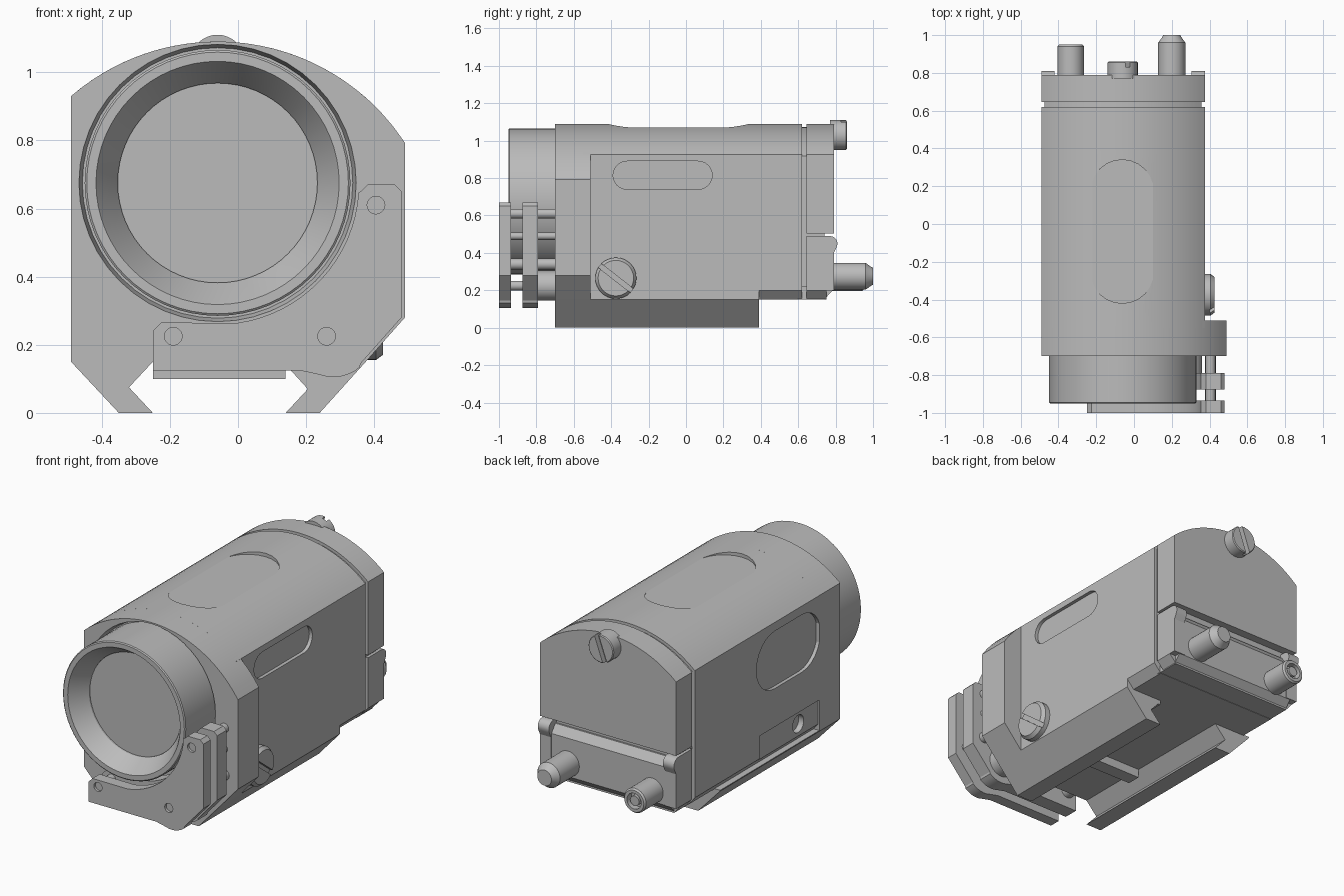
import bpy, bmesh, math
from mathutils import Vector

if "Cube" in bpy.data.objects:
    bpy.data.objects.remove(bpy.data.objects["Cube"], do_unlink=True)

grey = bpy.data.materials.new("plain grey")
grey.use_nodes = True
grey.diffuse_color = (0.5, 0.5, 0.5, 1)
grey.node_tree.nodes["Principled BSDF"].inputs["Base Color"].default_value = (0.5, 0.5, 0.5, 1)

CX, CZ = -0.06, 0.675          # optical axis
LEFT, RIGHT = -0.49, 0.375     # body sides
FRONT, BACK = -0.70, 0.79


def place(axis, u, v, t):
    return Vector({"x": (t, u, v), "y": (u, t, v), "z": (u, v, t)}[axis])


def finish(name, bm):
    bmesh.ops.recalc_face_normals(bm, faces=bm.faces)
    mesh = bpy.data.meshes.new(name)
    bm.to_mesh(mesh)
    bm.free()
    mesh.materials.append(grey)
    ob = bpy.data.objects.new(name, mesh)
    bpy.context.collection.objects.link(ob)
    smooth(ob)
    return ob


def activate(ob):
    bpy.ops.object.select_all(action="DESELECT")
    ob.select_set(True)
    bpy.context.view_layer.objects.active = ob


def smooth(ob):
    activate(ob)
    bpy.ops.object.shade_smooth_by_angle(angle=math.radians(25))


def extrude(name, axis, points, a, b):
    """Extrude a flat outline along an axis from a to b."""
    bm = bmesh.new()
    face = bm.faces.new([bm.verts.new(place(axis, u, v, a)) for u, v in points])
    geo = bmesh.ops.extrude_face_region(bm, geom=[face])["geom"]
    moved = [g for g in geo if isinstance(g, bmesh.types.BMVert)]
    bmesh.ops.translate(bm, verts=moved, vec=place(axis, 0, 0, b - a))
    return finish(name, bm)


def lathe(name, axis, u, v, profile, steps=48):
    """Turn a (radius, position) profile round an axis through u, v."""
    bm = bmesh.new()
    vs = [bm.verts.new(place(axis, u + r, v, t)) for r, t in profile]
    es = [bm.edges.new(pair) for pair in zip(vs, vs[1:])]
    bmesh.ops.spin(bm, geom=vs + es, cent=place(axis, u, v, 0), axis=place(axis, 0, 0, 1),
                   angle=math.tau, steps=steps)
    bmesh.ops.remove_doubles(bm, verts=bm.verts, dist=1e-4)
    return finish(name, bm)


def cut(ob, cutter):
    mod = ob.modifiers.new("cut", "BOOLEAN")
    mod.operation, mod.solver, mod.object = "DIFFERENCE", "EXACT", cutter
    activate(ob)
    bpy.ops.object.modifier_apply(modifier=mod.name)
    bpy.data.objects.remove(cutter, do_unlink=True)
    smooth(ob)


def arc(u, v, r, start, end, n=12):
    angles = [math.radians(start + (end - start) * i / n) for i in range(n + 1)]
    return [(u + r * math.cos(a), v + r * math.sin(a)) for a in angles]


def stadium(u0, u1, v0, v1, along_u=True):
    if along_u:
        r, m = (v1 - v0) / 2, (v0 + v1) / 2
        return arc(u1 - r, m, r, -90, 90) + arc(u0 + r, m, r, 90, 270)
    r, m = (u1 - u0) / 2, (u0 + u1) / 2
    return arc(m, v1 - r, r, 0, 180) + arc(m, v0 + r, r, 180, 360)


def bar(u, v, length, width, degrees):
    a = math.radians(degrees)
    c, s = math.cos(a), math.sin(a)
    return [(u + c * p * length / 2 - s * q * width / 2, v + s * p * length / 2 + c * q * width / 2)
            for p, q in ((-1, -1), (1, -1), (1, 1), (-1, 1))]


def roof(x0, x1, inset=0.0):
    """Arched top outline, from left to right."""
    r, n = 0.658 - inset, 28
    x0, x1 = x0 + inset, x1 - inset
    xs = [x0 + (x1 - x0) * i / n for i in range(n + 1)]
    return [(x, 0.432 + math.sqrt(r * r - (x - CX) ** 2)) for x in xs]


# Main housing with pockets on the top and both sides
low_left = [(-0.45, 0.15), (LEFT, 0.20)]
body = extrude("housing", "y", roof(LEFT, RIGHT) + [(RIGHT, 0.15)] + low_left, -0.55, 0.39)
rear = extrude("housing_rear", "y", roof(LEFT, RIGHT) + [(RIGHT, 0.20), (0.33, 0.15)] + low_left, 0.39, 0.62)
cut(body, extrude("top_pocket", "z", stadium(-0.23, 0.105, -0.42, 0.34, False), 1.07, 1.2))
cut(body, extrude("right_pocket", "x", stadium(-0.39, 0.14, 0.74, 0.89), 0.355, 0.5))
cut(body, extrude("left_pocket", "x", stadium(-0.52, 0.06, 0.55, 0.88), -0.6, -0.47))
panel = [(-0.54, 0.1), (0.03, 0.1), (0.03, 0.33)] + arc(-0.50, 0.29, 0.04, 90, 180, 5)
cut(body, extrude("side_panel_recess", "x", panel, -0.6, -0.482))
cut(body, lathe("pin_hole", "x", -0.33, 0.26, [(0, -0.6), (0.05, -0.6), (0.05, -0.45), (0, -0.45)]))

# Wide front flange with a countersunk opening
flange = extrude("front_flange", "y", roof(LEFT, 0.49) + [(0.49, 0.28), (0.375, 0.15), (LEFT, 0.15)],
                 FRONT, -0.51)
cut(flange, lathe("countersink", "y", CX, CZ, [(0, -0.72), (0.412, -0.72), (0.397, -0.66), (0, -0.66)]))

# Lens bezel and lens
lathe("lens_bezel", "y", CX, CZ, [(0.39, -0.6), (0.39, -0.945), (0.384, -0.95), (0.357, -0.95),
                                  (0.35, -0.94), (0.293, -0.85), (0.293, -0.83)], 64)
lathe("lens", "y", CX, CZ, [(0, -0.84), (0.295, -0.84), (0.295, -0.8), (0, -0.8)], 64)

# Rail clamp jaws and cross lug
extrude("left_jaw", "y", [(LEFT, 0.155), (LEFT, 0.15), (-0.35, 0), (-0.25, 0), (-0.32, 0.075),
                          (-0.25, 0.15), (-0.25, 0.155)], FRONT, 0.39)
extrude("right_jaw", "y", [(RIGHT, 0.155), (RIGHT, 0.15), (0.24, 0), (0.14, 0), (0.205, 0.07),
                           (0.155, 0.125), (0.14, 0.125), (0.14, 0.155)], FRONT, 0.39)
extrude("cross_lug", "x", [(-0.34, 0.1), (-0.26, 0.1), (-0.26, 0.16), (-0.34, 0.16)], -0.25, 0.14)

# Rear cap, seam core, battery door and hinge lugs
extrude("seam_core", "y", roof(LEFT, RIGHT, 0.017) + [(0.358, 0.22), (-0.473, 0.22)], 0.6, 0.74)
extrude("rear_cap", "y", roof(LEFT, RIGHT) + [(RIGHT, 0.505), (LEFT, 0.505)], 0.645, BACK)
extrude("battery_door", "x", [(0.6, 0.152), (0.74, 0.152), (0.785, 0.20), (0.785, 0.42),
                              (0.75, 0.465), (0.6, 0.465)], -0.45, 0.335)
lug = [(0.645, 0.20), (BACK, 0.20), (BACK, 0.40)] + arc(0.77, 0.45, 0.04, -30, 90, 6) + [(0.645, 0.49)]
for name, x in (("left_hinge_lug", LEFT), ("right_hinge_lug", RIGHT - 0.07)):
    extrude(name, "x", lug, x, x + 0.07)
extrude("door_underside", "y", [(LEFT, 0.2), (-0.45, 0.152), (0.33, 0.152), (RIGHT, 0.2)], 0.645, 0.75)

# Rear posts: one rounded, one hollow
lathe("solid_post", "y", 0.2, 0.275, [(0, 0.75), (0.072, 0.75), (0.072, 0.96), (0.05, 0.99),
                                      (0.045, 1.0), (0, 1.0)], 32)
lathe("hollow_post", "y", -0.335, 0.265, [(0, 0.75), (0.07, 0.75), (0.07, 0.94), (0.062, 0.95),
                                          (0.045, 0.95), (0.045, 0.91), (0, 0.91)], 32)
lathe("post_core", "y", -0.335, 0.265, [(0, 0.9), (0.028, 0.9), (0.028, 0.945), (0, 0.945)], 24)

# Slotted screws
top_screw = lathe("rear_screw", "y", CX, 1.03, [(0, 0.77), (0.08, 0.77), (0.08, 0.855), (0.075, 0.86),
                                                (0, 0.86)], 32)
cut(top_screw, extrude("slot", "y", bar(CX, 1.03, 0.3, 0.028, 70), 0.83, 0.9))
side_screw = lathe("side_screw", "x", -0.375, 0.265, [(0, 0.35), (0.11, 0.35), (0.11, 0.405),
                                                      (0.095, 0.425), (0, 0.425)], 32)
cut(side_screw, extrude("slot", "x", bar(-0.375, 0.265, 0.4, 0.026, -38), 0.4, 0.5))

# Switch bracket: two curved plates joined by pins
plate = ([(-0.25, 0.125), (-0.25, 0.24), (-0.225, 0.265)] + arc(CX, CZ, 0.415, -82, -4, 16) +
         [(0.36, 0.65), (0.38, 0.67), (0.46, 0.67), (0.48, 0.65), (0.48, 0.28), (0.36, 0.145)] +
         arc(0.28, 0.225, 0.12, -50, -110, 6) + [(0.18, 0.125)])
for name, y in (("front_plate", -1.0), ("back_plate", -0.875)):
    ob = extrude(name, "y", plate, y, y + (0.065 if y == -1.0 else 0.085))
    if name == "front_plate":
        for x, z in ((0.405, 0.61), (-0.19, 0.225), (0.26, 0.225)):
            cut(ob, lathe("pin_socket", "y", x, z, [(0, -1.1), (0.026, -1.1), (0.026, -0.985), (0, -0.985)], 20))
for i, (x, z, r) in enumerate(((0.405, 0.61, 0.026), (-0.19, 0.225, 0.026), (0.26, 0.225, 0.026),
                               (0.405, 0.49, 0.02), (0.405, 0.34, 0.03))):
    lathe(f"bracket_pin_{i + 1}", "y", x, z, [(0, -0.95), (r, -0.95), (r, -0.65), (0, -0.65)], 20)
for name, x in (("left_boss", -0.19), ("right_boss", 0.28)):
    r = 0.04 if x < 0 else 0.08
    lathe(name, "y", x, 0.225, [(0, -0.82), (r, -0.82), (r, -0.65), (0, -0.65)], 32)
